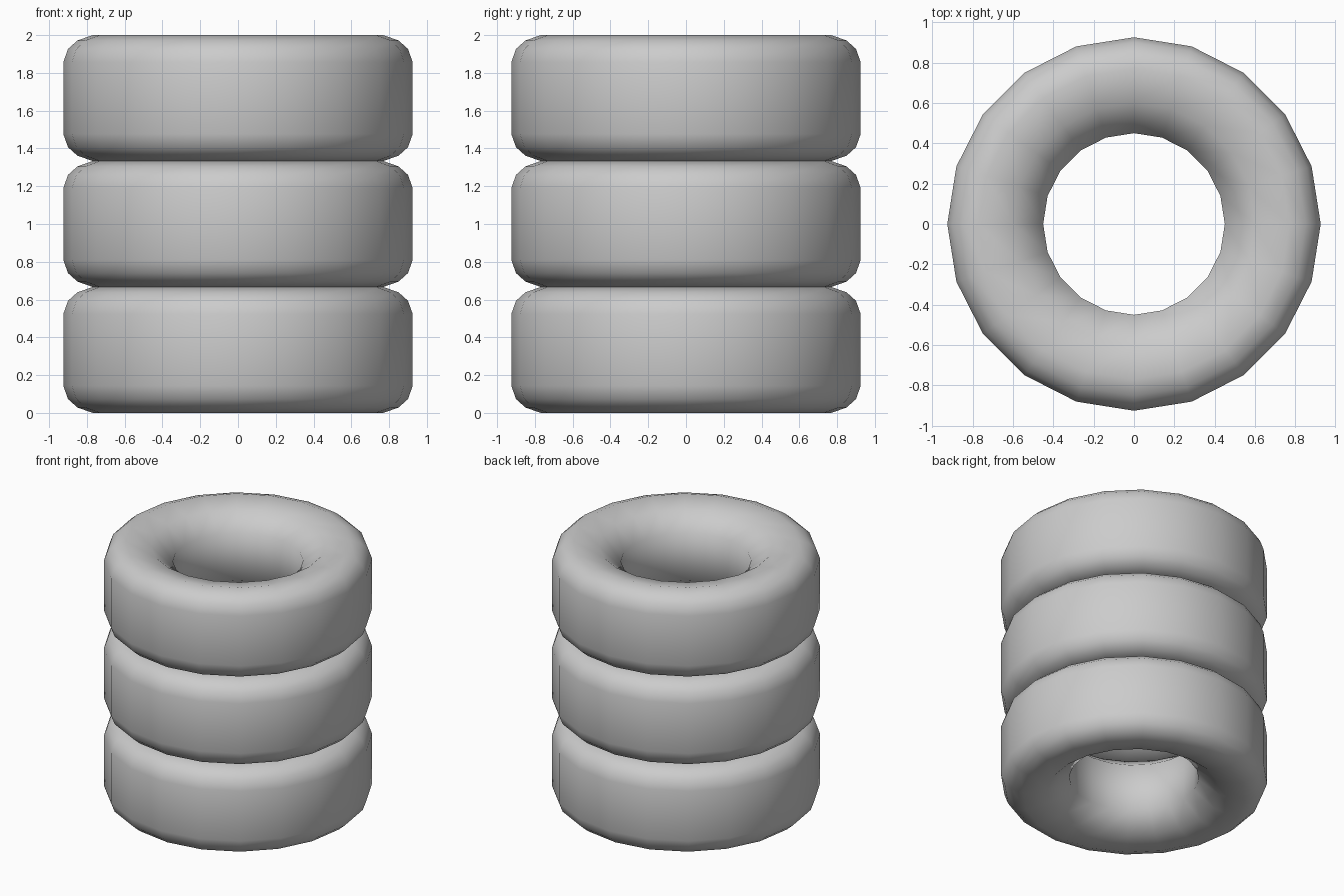
import bpy, bmesh, math

if "Cube" in bpy.data.objects:
    bpy.data.objects.remove(bpy.data.objects["Cube"])

SIDES = 20
TYRE_H = 2 / 3

# Upper half of the tyre cross-section: (radius, height above the tyre's middle)
upper = [(0.925, 0.19), (0.90, 0.26), (0.85, 0.305), (0.77, 0.333),
         (0.60, 0.295), (0.45, 0.18)]
profile = upper + [(r, -z) for r, z in reversed(upper)]


def make_tyre(name, z_mid):
    bm = bmesh.new()
    rings = []
    for i in range(SIDES):
        a = 2 * math.pi * i / SIDES
        rings.append([bm.verts.new((r * math.cos(a), r * math.sin(a), z))
                      for r, z in profile])
    n = len(profile)
    for i in range(SIDES):
        a, b = rings[i], rings[(i + 1) % SIDES]
        for j in range(n):
            k = (j + 1) % n
            bm.faces.new((a[j], a[k], b[k], b[j]))
    bmesh.ops.recalc_face_normals(bm, faces=bm.faces)
    for f in bm.faces:
        f.smooth = True
    mesh = bpy.data.meshes.new(name)
    bm.to_mesh(mesh)
    bm.free()
    obj = bpy.data.objects.new(name, mesh)
    obj.location.z = z_mid
    bpy.context.collection.objects.link(obj)


# Stack of three tyres
for i, name in enumerate(("bottom_tyre", "middle_tyre", "top_tyre")):
    make_tyre(name, TYRE_H * (i + 0.5))
